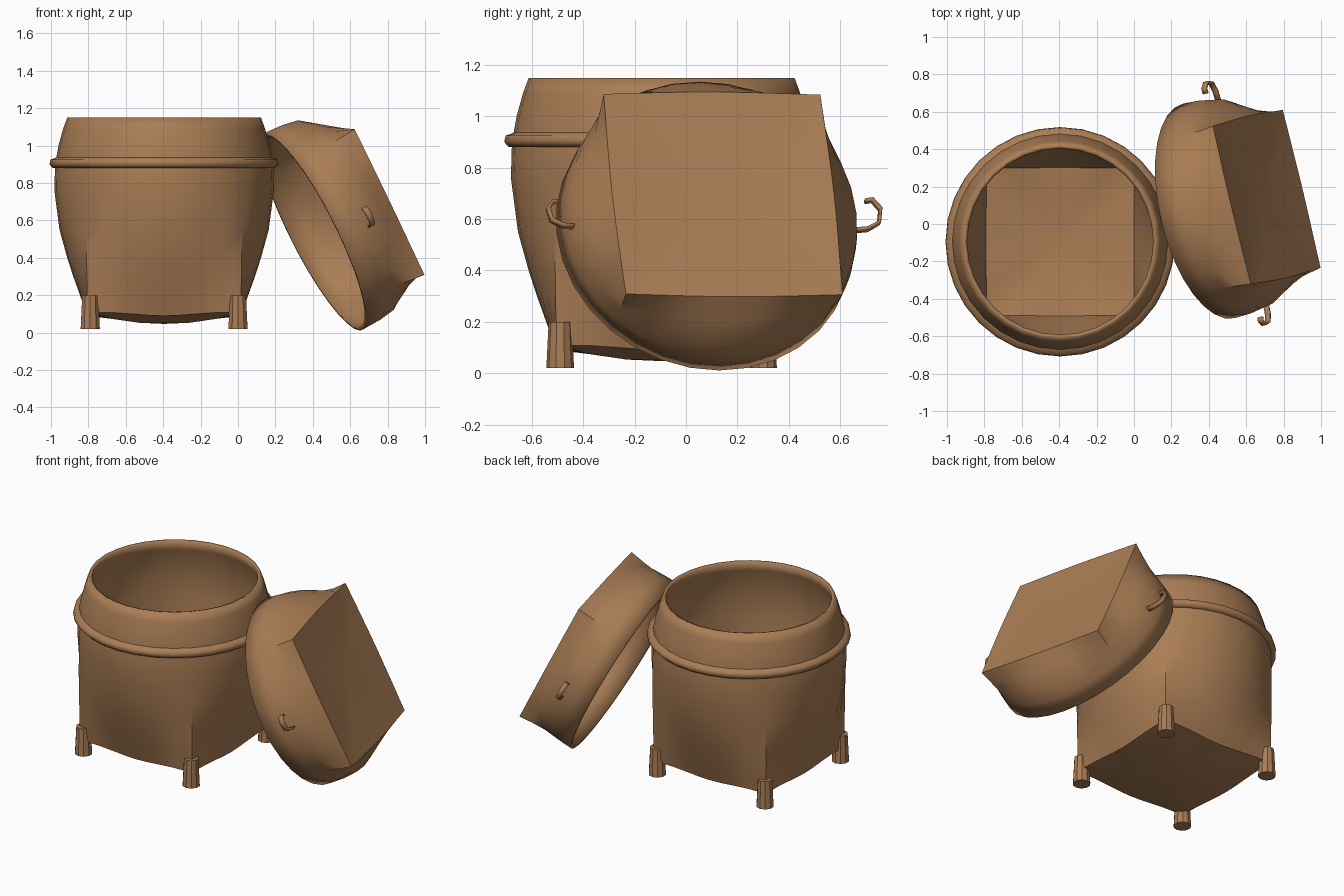
import bpy, bmesh, math
from mathutils import Matrix, Vector

if "Cube" in bpy.data.objects:
    bpy.data.objects.remove(bpy.data.objects["Cube"])

wicker = bpy.data.materials.new("warm brown")
wicker.diffuse_color = (0.40, 0.205, 0.09, 1)
wicker.use_nodes = True
wicker.node_tree.nodes["Principled BSDF"].inputs["Base Color"].default_value = wicker.diffuse_color
N = 32


def finish(name, bm, matrix, angle=35, thickness=0):
    me = bpy.data.meshes.new(name)
    bm.to_mesh(me)
    bm.free()
    ob = bpy.data.objects.new(name, me)
    bpy.context.collection.objects.link(ob)
    me.materials.append(wicker)
    ob.matrix_world = matrix
    if thickness:
        mod = ob.modifiers.new("wall", 'SOLIDIFY')
        mod.thickness = thickness
        mod.offset = -1
    bpy.ops.object.select_all(action='DESELECT')
    ob.select_set(True)
    bpy.context.view_layer.objects.active = ob
    bpy.ops.object.shade_smooth_by_angle(angle=math.radians(angle))
    return ob


def loop(bm, z, w, half, radius, scale=1, sag=0):
    """Outline blended between a square (w=0) and a circle (w=1)."""
    out = []
    for i in range(N):
        a = 2 * math.pi * i / N
        c, s = math.cos(a), math.sin(a)
        r = ((1 - w) * half / max(abs(c), abs(s)) + w * radius) * scale
        out.append(bm.verts.new((r * c, r * s, z - sag * math.cos(2 * a) ** 2)))
    return out


def bridge(bm, loops):
    for a, b in zip(loops, loops[1:]):
        for i in range(N):
            j = (i + 1) % N
            bm.faces.new((a[i], a[j], b[j], b[i]))


def pole(bm, ring, z, top):
    v = bm.verts.new((0, 0, z))
    for i in range(N):
        j = (i + 1) % N
        bm.faces.new((ring[i], ring[j], v) if top else (ring[j], ring[i], v))


base = Matrix.Translation((-0.395, -0.095, 0))

# basket body: square sagging floor rising to a round mouth
bm = bmesh.new()
rings = [loop(bm, 0.053, 0, 0.41, 0.59, 0.33),
         loop(bm, 0.075, 0, 0.41, 0.59, 0.7)]
for z, w, R, sag in [(0.11, 0, 0.59, 0.02), (0.2, 0.2, 0.59, 0.01), (0.3, 0.42, 0.59, 0),
                     (0.4, 0.6, 0.59, 0), (0.55, 0.83, 0.59, 0), (0.76, 1, 0.587, 0),
                     (0.9, 1, 0.583, 0), (1.0, 1, 0.565, 0), (1.09, 1, 0.54, 0),
                     (1.15, 1, 0.518, 0)]:
    rings.append(loop(bm, z, w, 0.41, R, 1, sag))
bridge(bm, rings)
pole(bm, rings[0], 0.047, False)
finish("basket_body", bm, base, 35, 0.022)

# hoop around the basket
bm = bmesh.new()
rings = [loop(bm, z, 1, 0, r) for z, r in
         [(0.885, 0.57), (0.88, 0.595), (0.9, 0.613), (0.925, 0.608), (0.937, 0.575)]]
bridge(bm, rings)
finish("basket_hoop", bm, base, 60)

# four short feet under the corners
for sx in (-1, 1):
    for sy in (-1, 1):
        bm = bmesh.new()
        bmesh.ops.create_cone(bm, cap_ends=True, segments=10, radius1=0.054,
                              radius2=0.045, depth=0.18)
        side_x = "left" if sx < 0 else "right"
        side_y = "front" if sy < 0 else "back"
        finish(f"{side_y}_{side_x}_foot", bm,
               base @ Matrix.Translation((sx * 0.395, sy * 0.395, 0.11)))

# lid frame: open rim leans against the basket, square top faces right
n = Vector((0.872, 0.21, 0.441)).normalized()
v = Vector((-0.43, -0.10, 0.897))
v = (v - n * v.dot(n)).normalized()
u = v.cross(n)
lid = Matrix((u, v, n)).transposed().to_4x4()
lid.translation = (0.40, 0.07, 0.54)

# lid shell
bm = bmesh.new()
rings = [loop(bm, z, w, 0.435, R) for z, w, R in
         [(0, 1, 0.59), (0.1, 0.97, 0.59), (0.19, 0.87, 0.59),
          (0.27, 0.5, 0.59), (0.355, 0.06, 0.59)]]
rings.append(loop(bm, 0.342, 0.06, 0.435, 0.59, 0.6))
bridge(bm, rings)
pole(bm, rings[-1], 0.335, True)
finish("lid", bm, lid, 35, 0.02)

# small strap loops on two sides of the lid
for name, s in (("front_lid_loop", 1), ("back_lid_loop", -1)):
    bm = bmesh.new()
    path = [(0.56, -0.06), (0.61, -0.055), (0.655, -0.03), (0.665, 0.025),
            (0.64, 0.06), (0.615, 0.055)]
    prev = None
    for r, t in path:
        pair = [bm.verts.new((s * r, t, d)) for d in (0.16, 0.19)]
        if prev:
            bm.faces.new((prev[0], prev[1], pair[1], pair[0]))
        prev = pair
    finish(name, bm, lid, 60, 0.012)
